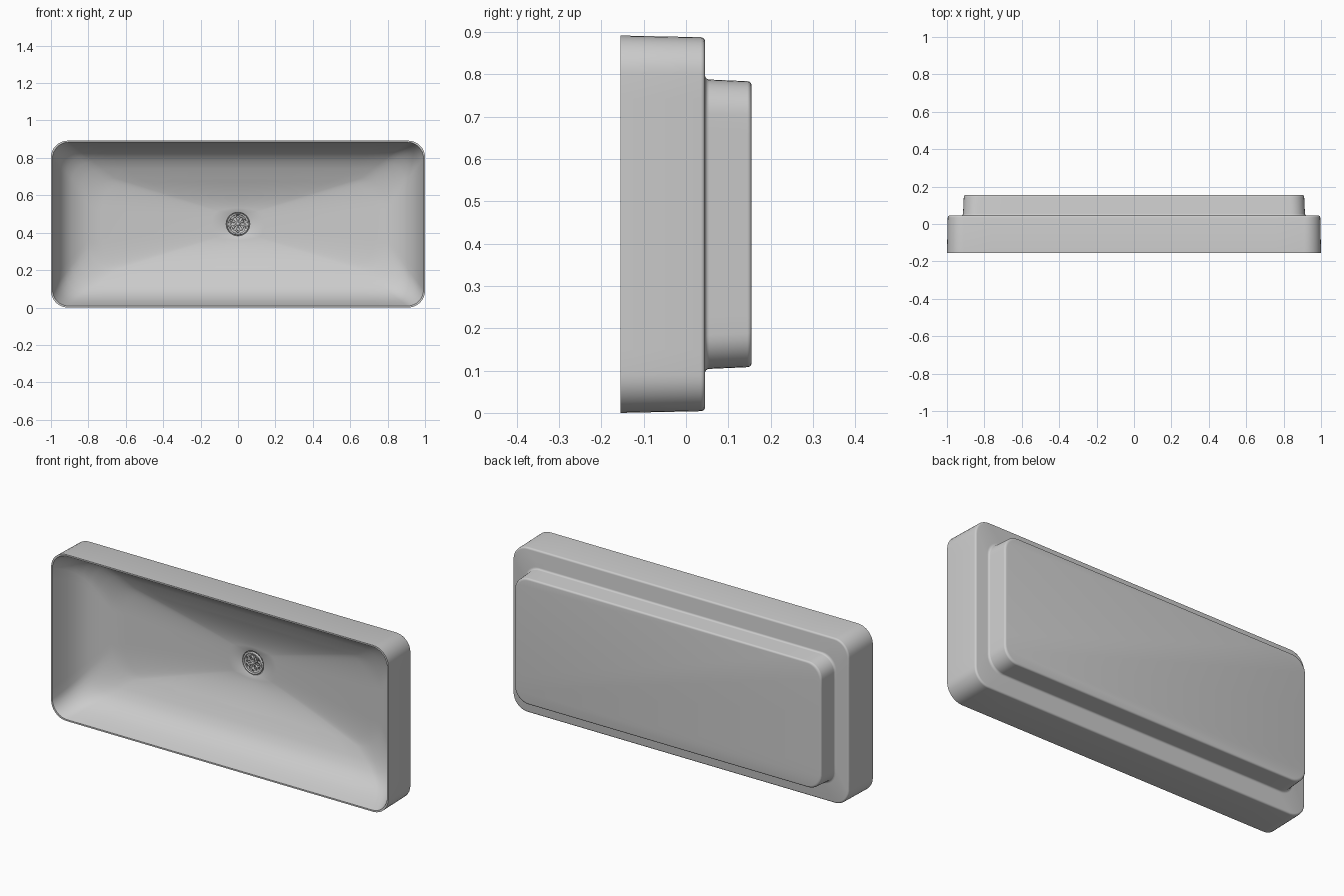
import bpy, bmesh
from math import sin, cos, pi, radians
from mathutils import Matrix, Vector

cube = bpy.data.objects.get("Cube")
if cube:
    bpy.data.objects.remove(cube)

HALF_X, HALF_Z = 1.0, 0.446
SEGS, SIDE = 8, 12


def arc(cx, cy, r, start, end, steps=4):
    angles = [radians(start + (end - start) * i / steps) for i in range(steps + 1)]
    return [(cx + r * cos(a), cy + r * sin(a)) for a in angles]


def ring(inset, y, r, widen=0.0):
    """Rounded rectangle in the xz plane, with subdivided straight sides."""
    hx, hz = HALF_X - inset + widen, HALF_Z - inset
    corners = []
    for k, (sx, sz) in enumerate([(1, 1), (-1, 1), (-1, -1), (1, -1)]):
        pts = arc(sx * (hx - r), sz * (hz - r), r, 90 * k, 90 * k + 90, SEGS)
        corners.append([Vector((x, y, z + HALF_Z)) for x, z in pts])
    out = []
    for k, pts in enumerate(corners):
        out += pts
        nxt = corners[(k + 1) % 4][0]
        out += [pts[-1].lerp(nxt, i / SIDE) for i in range(1, SIDE)]
    return out


def new_object(name, bm, angle=35):
    bmesh.ops.recalc_face_normals(bm, faces=bm.faces)
    mesh = bpy.data.meshes.new(name)
    bm.to_mesh(mesh)
    bm.free()
    obj = bpy.data.objects.new(name, mesh)
    bpy.context.collection.objects.link(obj)
    bpy.ops.object.select_all(action='DESELECT')
    obj.select_set(True)
    bpy.context.view_layer.objects.active = obj
    bpy.ops.object.shade_smooth_by_angle(angle=radians(angle))
    return obj


def loft(name, rings):
    bm = bmesh.new()
    loops = [[bm.verts.new(p) for p in pts] for pts in rings]
    for a, b in zip(loops, loops[1:]):
        for i in range(len(a)):
            j = (i + 1) % len(a)
            bm.faces.new((a[i], a[j], b[j], b[i]))
    bm.faces.new(loops[0])
    bm.faces.new(loops[-1])
    return new_object(name, bm)


# Outer shell: raised back, ledge, then the body wall up to the rim
back = arc(0.118, 0.145, 0.01, 90, 180) + arc(0.094, 0.055, 0.01, 0, -90)
body = arc(0.014, 0.035, 0.01, 90, 180) + [(0.0, -0.155)]
rings = [ring(d, y, 0.08, 0.018) for d, y in back]
rings += [ring(d, y, 0.09 - d) for d, y in body]

# Inner wall, curving into the floor
wall = [(0.008, -0.155), (0.018, -0.12), (0.035, -0.07), (0.055, -0.03),
        (0.08, 0.003), (0.11, 0.028), (0.15, 0.05), (0.2, 0.07)]
rings += [ring(d, y, 0.085 + 0.3 * d) for d, y in wall]

# Dished floor, blending from the rounded rectangle to the drain circle
edge = rings[-1]
aim = [Vector((p.x / (HALF_X - 0.2), 0, (p.z - HALF_Z) / (HALF_Z - 0.2))).normalized()
       for p in edge]


def circle(r, y):
    return [Vector((r * a.x, y, r * a.z + HALF_Z)) for a in aim]


DRAIN_R, DRAIN_Y = 0.068, 0.125
hole = circle(DRAIN_R, DRAIN_Y)
STEPS = 10
for s in range(1, STEPS + 1):
    t = 1 - s / STEPS
    loop = [h.lerp(e, t) for h, e in zip(hole, edge)]
    for p in loop:
        p.y = DRAIN_Y - (DRAIN_Y - 0.07) * t ** 1.5
    rings.append(loop)
rings += [circle(0.063, 0.128), circle(0.062, 0.142)]
loft("basin", rings)


def disc(bm, r, depth, y, x=0.0, z=0.0, stretch=1.0, turn=0.0, sides=32):
    """Disc facing the front, optionally stretched along its radial direction."""
    place = (Matrix.Translation((0, y, HALF_Z)) @ Matrix.Rotation(turn, 4, 'Y')
             @ Matrix.Translation((x, 0, z)) @ Matrix.Diagonal((stretch, 1, 1, 1))
             @ Matrix.Rotation(pi / 2, 4, 'X'))
    bmesh.ops.create_cone(bm, cap_ends=True, segments=sides, radius1=r, radius2=r,
                          depth=depth, matrix=place)


# Strainer plate with a flower of petal slots and small holes between them
bm = bmesh.new()
disc(bm, 0.058, 0.006, 0.130, sides=48)
plate = new_object("drain_strainer", bm)

bm = bmesh.new()
for k in range(6):
    disc(bm, 0.0065, 0.03, 0.130, x=0.026, stretch=2.0, turn=k * pi / 3, sides=20)
    disc(bm, 0.005, 0.03, 0.130, x=0.041, turn=(k + 0.5) * pi / 3, sides=16)
cutter = new_object("petal_cutter", bm)
cutter.hide_render = True
cut = plate.modifiers.new("petals", 'BOOLEAN')
cut.operation, cut.object, cut.solver = 'DIFFERENCE', cutter, 'EXACT'
bpy.context.view_layer.objects.active = plate
bpy.ops.object.modifier_apply(modifier=cut.name)
bpy.data.objects.remove(cutter)

# Raised drain rim and centre stud
bpy.ops.mesh.primitive_torus_add(major_radius=0.055, minor_radius=0.005,
                                 major_segments=48, minor_segments=10,
                                 location=(0, 0.127, HALF_Z), rotation=(pi / 2, 0, 0))
bpy.context.object.name = "drain_rim"
bpy.ops.object.shade_smooth()

bpy.ops.mesh.primitive_uv_sphere_add(segments=20, ring_count=10, radius=0.008,
                                     location=(0, 0.127, HALF_Z))
stud = bpy.context.object
stud.name = "drain_stud"
stud.scale.y = 0.5
bpy.ops.object.shade_smooth()
